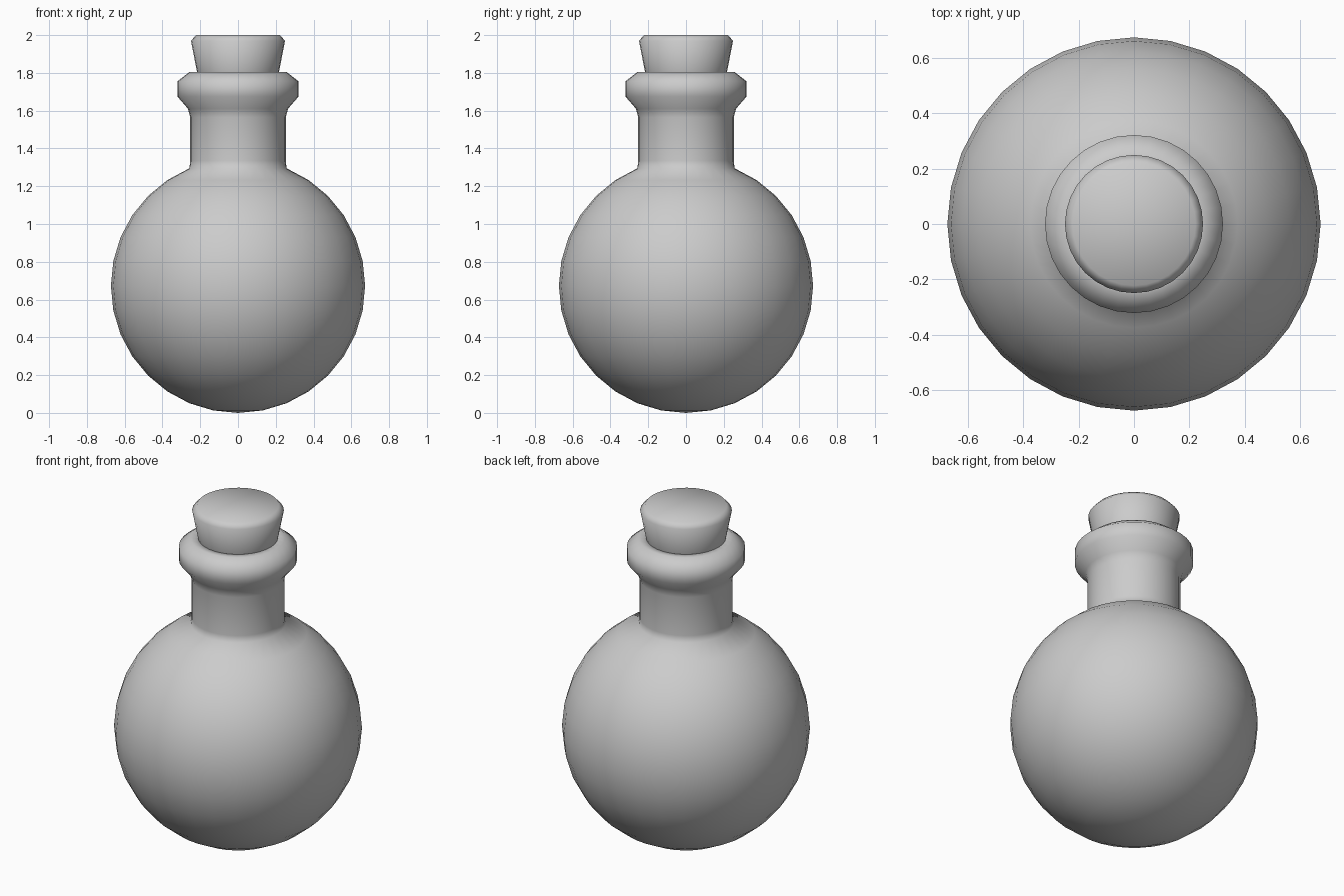
import bpy, bmesh
from math import sin, cos, pi, tau

if "Cube" in bpy.data.objects:
    bpy.data.objects.remove(bpy.data.objects["Cube"])

SEGMENTS = 32
RADIUS = 0.673


def lathe(name, profile):
    """Spin (radius, z) points, bottom to top, around the z axis."""
    bm = bmesh.new()
    rings = []
    for r, z in profile:
        if r < 1e-5:
            rings.append([bm.verts.new((0, 0, z))])
        else:
            rings.append([bm.verts.new((r * cos(tau * i / SEGMENTS), r * sin(tau * i / SEGMENTS), z))
                          for i in range(SEGMENTS)])
    for a, b in zip(rings, rings[1:]):
        for i in range(SEGMENTS):
            j = (i + 1) % SEGMENTS
            if len(a) == 1:
                bm.faces.new((a[0], b[j], b[i]))
            elif len(b) == 1:
                bm.faces.new((a[i], a[j], b[0]))
            else:
                bm.faces.new((a[i], a[j], b[j], b[i]))
    bmesh.ops.recalc_face_normals(bm, faces=bm.faces)
    mesh = bpy.data.meshes.new(name)
    bm.to_mesh(mesh)
    bm.free()
    mesh.shade_smooth()
    obj = bpy.data.objects.new(name, mesh)
    bpy.context.collection.objects.link(obj)
    return obj


# Round flask body running into the neck, rolled lip and mouth
bulb = [(RADIUS * sin(pi * k / 16), RADIUS - RADIUS * cos(pi * k / 16)) for k in range(15)]
neck = [(0.253, 1.335), (0.253, 1.565), (0.265, 1.61)]
lip = [(0.321, 1.675), (0.321, 1.755), (0.257, 1.805)]
mouth = [(0.205, 1.805), (0.19, 1.70), (0, 1.70)]
lathe("flask", bulb + neck + lip + mouth)

# Tapered stopper with a chamfered top rim
lathe("stopper", [(0, 1.65), (0.18, 1.65), (0.217, 1.805), (0.249, 1.97), (0.222, 2.0), (0, 2.0)])
